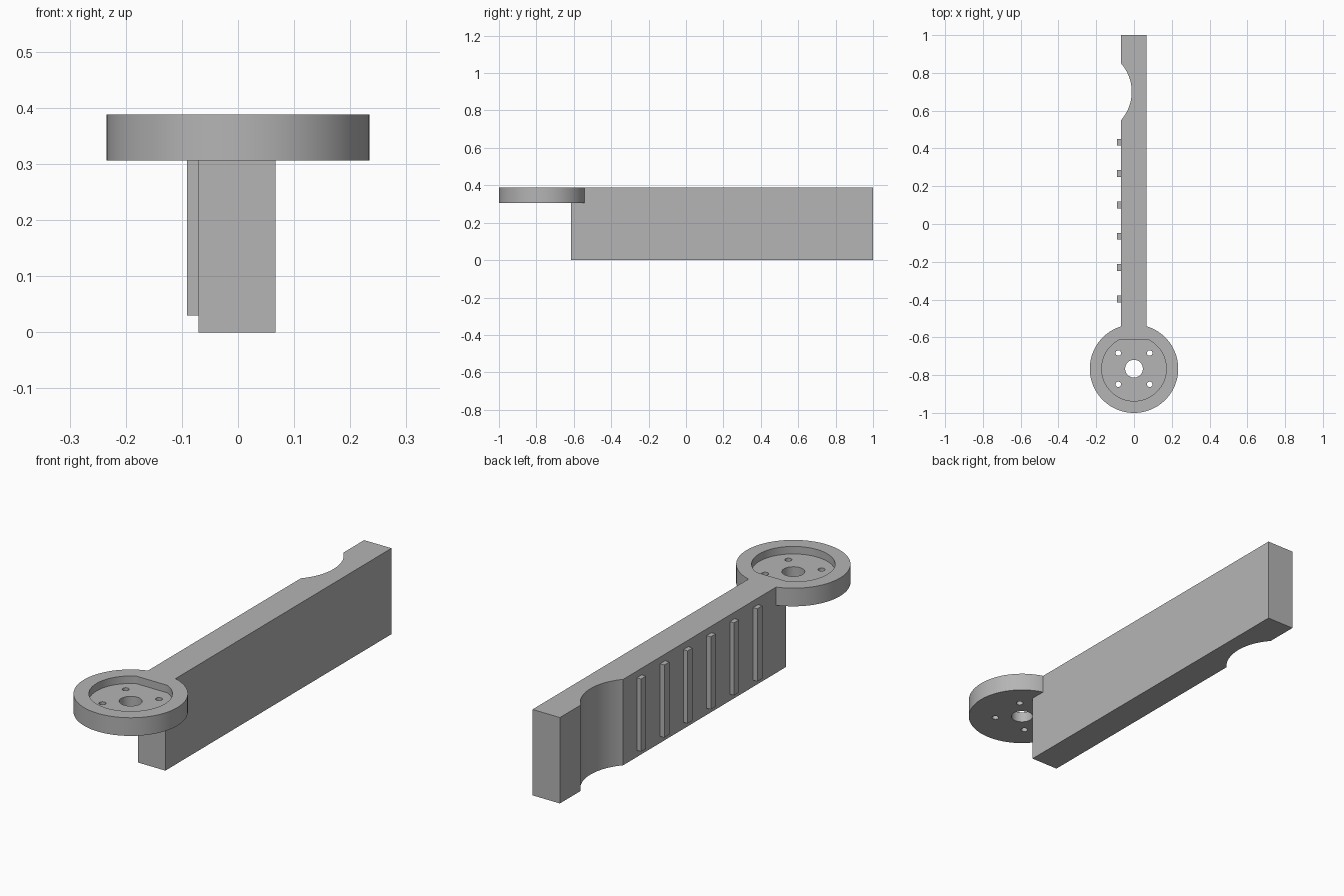
import bpy, bmesh
from math import sin, cos, pi, asin, radians

cube = bpy.data.objects.get("Cube")
if cube:
    bpy.data.objects.remove(cube, do_unlink=True)

grey = bpy.data.materials.new("plain grey")
grey.use_nodes = True
colour = (0.46, 0.46, 0.46, 1)
grey.diffuse_color = colour
grey.node_tree.nodes["Principled BSDF"].inputs["Base Color"].default_value = colour

TOP = 0.388
HUB_Y, HUB_R = -0.766, 0.234
BAR_END = -0.614
LEFT, RIGHT = 0.067, -0.07


def arc(cx, cy, r, start, end, n):
    return [(cx + r * cos(start + (end - start) * i / n),
             cy + r * sin(start + (end - start) * i / n)) for i in range(n + 1)]


def circle(cx, cy, r, n=96):
    return arc(cx, cy, r, 0, 2 * pi, n)[:-1]


def prism(name, outline, z0, z1):
    """Extrude a flat outline upwards into a solid."""
    bm = bmesh.new()
    face = bm.faces.new([bm.verts.new((x, y, z0)) for x, y in outline])
    top = bmesh.ops.extrude_face_region(bm, geom=[face])["geom"]
    bmesh.ops.translate(bm, vec=(0, 0, z1 - z0),
                        verts=[v for v in top if isinstance(v, bmesh.types.BMVert)])
    bmesh.ops.recalc_face_normals(bm, faces=bm.faces)
    mesh = bpy.data.meshes.new(name)
    bm.to_mesh(mesh)
    bm.free()
    mesh.materials.append(grey)
    obj = bpy.data.objects.new(name, mesh)
    bpy.context.collection.objects.link(obj)
    return obj


def combine(target, other, operation):
    """Apply a boolean and discard the second solid."""
    mod = target.modifiers.new(operation, "BOOLEAN")
    mod.operation, mod.solver, mod.object = operation, "EXACT", other
    bpy.context.view_layer.objects.active = target
    bpy.ops.object.modifier_apply(modifier=mod.name)
    bpy.data.objects.remove(other, do_unlink=True)


# Round hub with a flat-sided recess, centre bore and four screw holes
arm = prism("arm_with_hub", circle(0, HUB_Y, HUB_R, 128), 0.306, TOP)
recess_r = 0.171
flat = asin((BAR_END - HUB_Y) / recess_r)
recess = arc(0, HUB_Y, recess_r, pi - flat, 2 * pi + flat, 96)
combine(arm, prism("recess_cutter", recess, 0.354, 0.5), "DIFFERENCE")
holes = [(0, 0, 0.047)] + [(sx * 0.083, sy * 0.083, 0.0145)
                           for sx in (-1, 1) for sy in (-1, 1)]
for x, y, r in holes:
    combine(arm, prism("hole_cutter", circle(x, HUB_Y + y, r, 48), 0.2, 0.5), "DIFFERENCE")

# Long bar with a curved scallop in its right side
scallop_r, scallop_x, scallop_y = 0.227, -0.239, 0.7
spread = pi / 2 - asin((RIGHT - scallop_x) / scallop_r)
outline = [(RIGHT, BAR_END), (LEFT, BAR_END), (LEFT, 1), (RIGHT, 1)]
outline += arc(scallop_x, scallop_y, scallop_r, spread, -spread, 32)
combine(arm, prism("bar", outline, 0, TOP), "UNION")

# Smooth round walls, crisp edges
bpy.ops.object.select_all(action="DESELECT")
arm.select_set(True)
bpy.context.view_layer.objects.active = arm
bpy.ops.object.shade_smooth_by_angle(angle=radians(30))

# Row of upright grip ribs on the right side
for i in range(6):
    y = -0.397 + i * 0.166
    x0, x1 = -0.091, RIGHT + 0.005
    prism(f"grip_rib_{i + 1}", [(x0, y - 0.018), (x1, y - 0.018),
                                (x1, y + 0.018), (x0, y + 0.018)], 0.03, 0.358)
